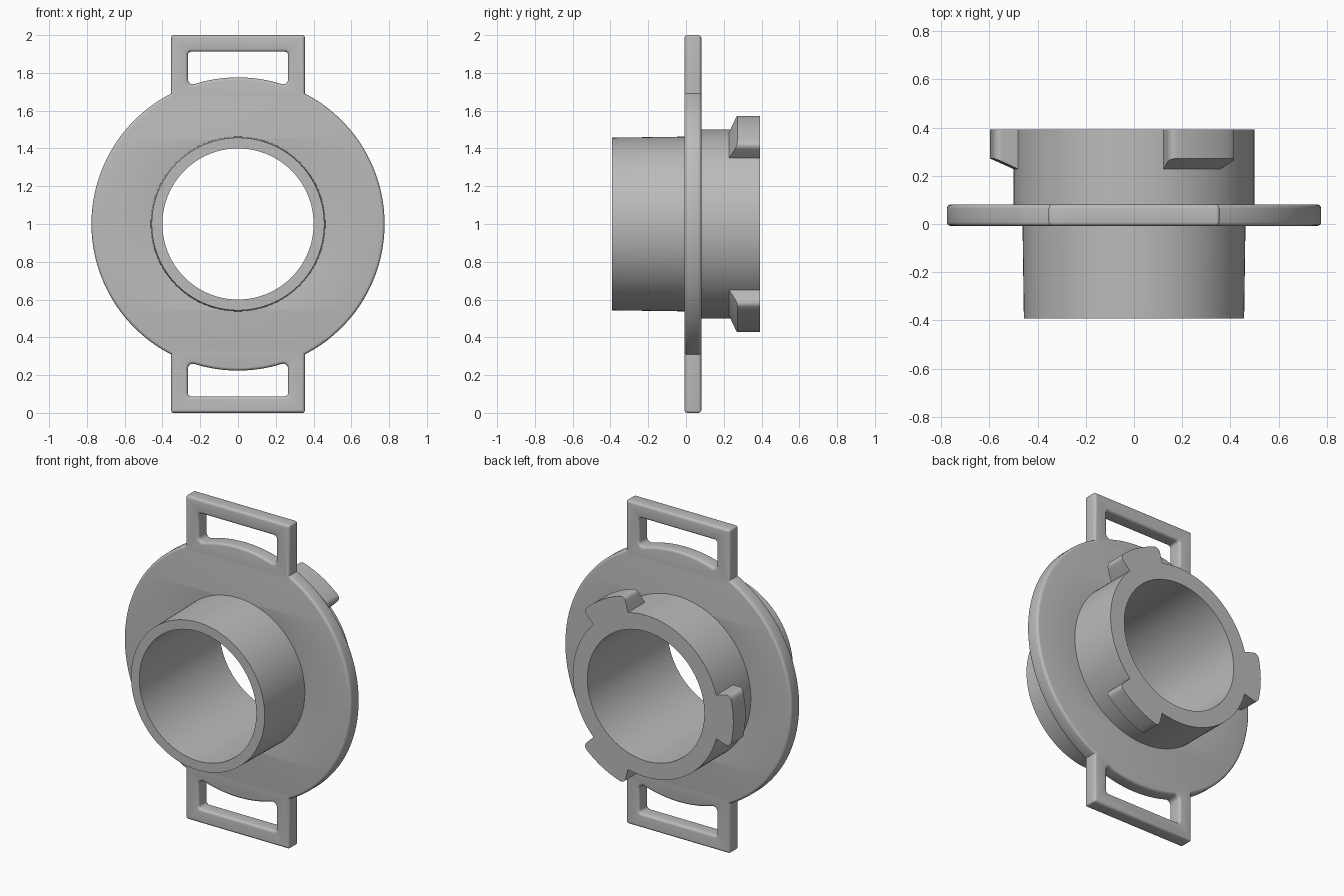
import bpy, bmesh
from math import sin, cos, pi, radians, sqrt, asin, acos, atan2

if "Cube" in bpy.data.objects:
    bpy.data.objects.remove(bpy.data.objects["Cube"], do_unlink=True)

CENTRE_Z = 1.0
BORE, FRONT_R, REAR_R, LUG_R = 0.40, 0.46, 0.50, 0.598
DISC_R, TAB_X, SLOT_X = 0.776, 0.354, 0.265
PLATE_Y0, PLATE_Y1, TUBE_END = -0.008, 0.081, 0.392

grey = bpy.data.materials.new("plain grey")
grey.use_nodes = True
grey.diffuse_color = (0.5, 0.5, 0.5, 1)
grey.node_tree.nodes["Principled BSDF"].inputs["Base Color"].default_value = (0.5, 0.5, 0.5, 1)


def add_mesh(name, mesh):
    obj = bpy.data.objects.new(name, mesh)
    bpy.context.collection.objects.link(obj)
    mesh.materials.clear()
    mesh.materials.append(grey)
    bpy.ops.object.select_all(action="DESELECT")
    obj.select_set(True)
    bpy.context.view_layer.objects.active = obj
    bpy.ops.object.shade_smooth_by_angle(angle=radians(30))
    return obj


def finish(name, bm):
    bmesh.ops.recalc_face_normals(bm, faces=bm.faces)
    mesh = bpy.data.meshes.new(name)
    bm.to_mesh(mesh)
    bm.free()
    return add_mesh(name, mesh)


def arc(cx, cy, r, a0, a1, n):
    return [(cx + r * cos(a0 + (a1 - a0) * i / n), cy + r * sin(a0 + (a1 - a0) * i / n))
            for i in range(n + 1)]


def half_turn(points):
    return [(-x, -y) for x, y in points]


# Flange plate: disc with two strap tabs, slots and a hidden centre hole
side = acos(TAB_X / DISC_R)
c = 0.012
half = arc(0, 0, DISC_R, -side, side, 64)
half += arc(TAB_X - c, 1 - c, c, 0, pi / 2, 4) + arc(c - TAB_X, 1 - c, c, pi / 2, pi, 4)
outline = half + half_turn(half)

top_f, low_f = 0.016, 0.026
fx = SLOT_X - low_f
fy = sqrt((DISC_R + low_f) ** 2 - fx ** 2)
lean = atan2(fy, fx)
slot = arc(SLOT_X - top_f, 0.912 - top_f, top_f, 0, pi / 2, 4)
slot += arc(top_f - SLOT_X, 0.912 - top_f, top_f, pi / 2, pi, 4)
slot += arc(-fx, fy, low_f, pi, 2 * pi - lean, 6)
slot += arc(0, 0, DISC_R, pi - lean, lean, 24)[1:-1]
slot += arc(fx, fy, low_f, pi + lean, 2 * pi, 6)

curve = bpy.data.curves.new("flange_outline", "CURVE")
curve.dimensions = "2D"
curve.fill_mode = "BOTH"
round_r = 0.016
curve.bevel_depth = round_r
curve.bevel_resolution = 3
curve.offset = -round_r
curve.extrude = (PLATE_Y1 - PLATE_Y0) / 2 - round_r
hole = arc(0, 0, 0.43, 0, 2 * pi, 96)[:-1]
for points in (outline, slot, half_turn(slot), hole):
    spline = curve.splines.new("POLY")
    spline.points.add(len(points) - 1)
    for p, (x, y) in zip(spline.points, points):
        p.co = (x, y, 0, 1)
    spline.use_cyclic_u = True

helper = bpy.data.objects.new("flange_outline", curve)
bpy.context.collection.objects.link(helper)
bpy.context.view_layer.update()
evaluated = helper.evaluated_get(bpy.context.evaluated_depsgraph_get())
bm = bmesh.new()
bm.from_mesh(bpy.data.meshes.new_from_object(evaluated))
bpy.data.objects.remove(helper, do_unlink=True)
bmesh.ops.remove_doubles(bm, verts=bm.verts, dist=0.0002)
flange = finish("flange_plate", bm)
flange.rotation_euler = (pi / 2, 0, 0)
flange.location = (0, (PLATE_Y0 + PLATE_Y1) / 2, CENTRE_Z)


# Tube: one turned profile, narrower in front and wider behind
profile = [(BORE, -TUBE_END), (FRONT_R - 0.003, -TUBE_END), (FRONT_R + 0.003, 0.03),
           (REAR_R, 0.03), (REAR_R, TUBE_END), (BORE, TUBE_END)]
SEG = 128
bm = bmesh.new()
rings = [[bm.verts.new((r * cos(2 * pi * i / SEG), y, CENTRE_Z + r * sin(2 * pi * i / SEG)))
          for r, y in profile] for i in range(SEG)]
for i in range(SEG):
    a, b = rings[i], rings[(i + 1) % SEG]
    for j in range(len(profile)):
        k = (j + 1) % len(profile)
        bm.faces.new((a[j], a[k], b[k], b[j]))
finish("tube", bm)


# Bayonet lugs: arc blocks with rounded outer corners and a sloped front
def lug(name, middle):
    f, half_angle = 0.03, radians(15.8)
    inner = REAR_R - 0.01
    fc = LUG_R - f
    tuck = half_angle - asin(f / fc)
    stations = [(-half_angle, fc * cos(half_angle - tuck))]
    corner = arc(fc * cos(tuck), fc * sin(tuck), f, tuck, half_angle + pi / 2, 6)
    right = [(atan2(y, x), sqrt(x * x + y * y)) for x, y in corner]
    left = [(-a, r) for a, r in reversed(right)]
    arc_mid = [(tuck * t / 5, LUG_R) for t in range(-4, 5)]
    stations = left + arc_mid + right

    def slope(r):
        return 0.228 + 0.45 * (r - REAR_R)

    bm = bmesh.new()
    sections = []
    for a, r in stations:
        d, e = cos(middle + a), sin(middle + a)
        sections.append([bm.verts.new((q * d, y, CENTRE_Z + q * e)) for q, y in
                         ((inner, slope(inner)), (r, slope(r)), (r, TUBE_END), (inner, TUBE_END))])
    for s, t in zip(sections, sections[1:]):
        for j in range(4):
            k = (j + 1) % 4
            bm.faces.new((s[j], s[k], t[k], t[j]))
    bm.faces.new(sections[0])
    bm.faces.new(sections[-1])
    finish(name, bm)


for name, degrees in (("lug_upper_left", 60), ("lug_right", 180), ("lug_lower_left", 300)):
    lug(name, radians(degrees))
